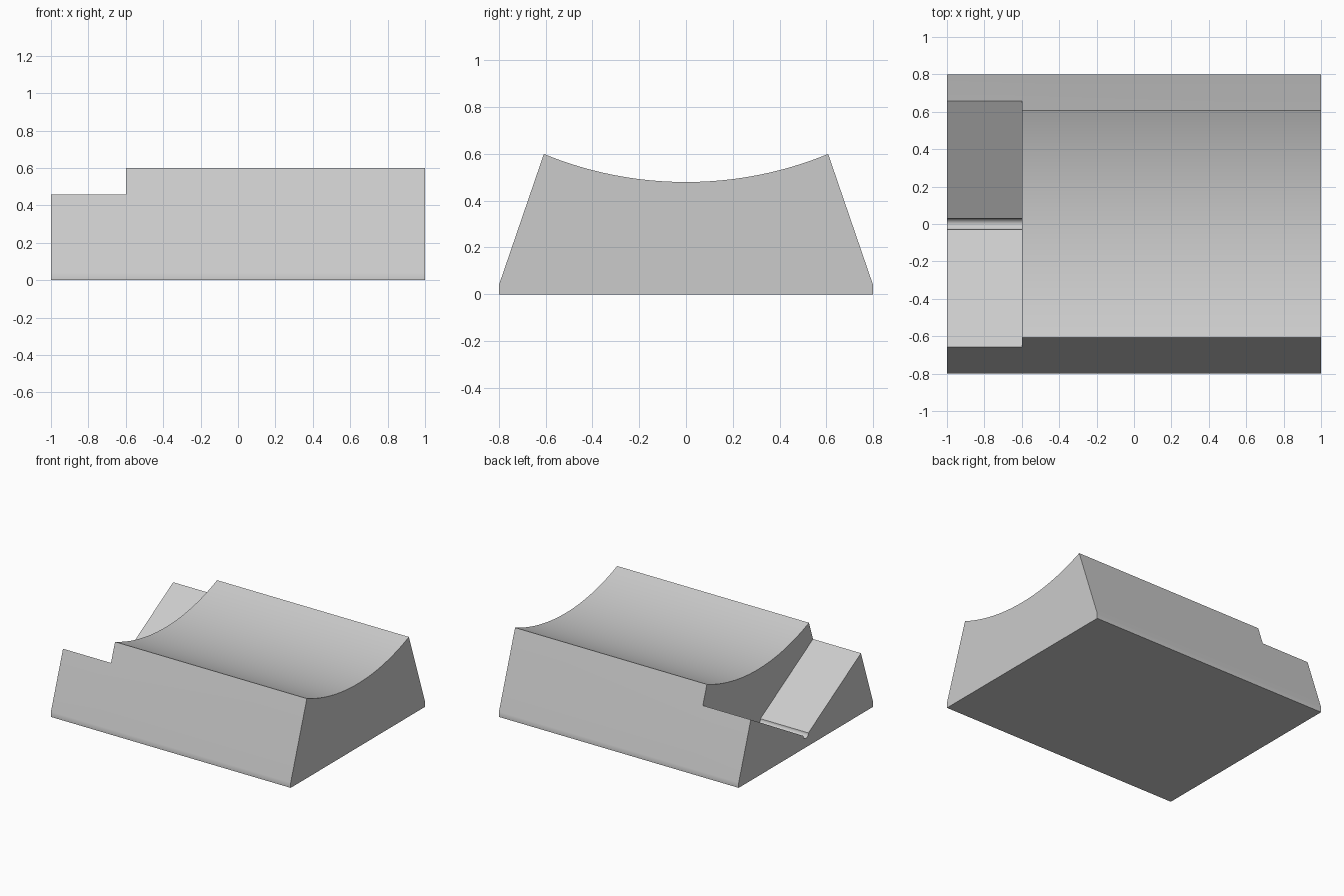
import bpy, bmesh, math

default = bpy.data.objects.get("Cube")
if default:
    bpy.data.objects.remove(default, do_unlink=True)

grey = bpy.data.materials.new("plain_grey")
grey.use_nodes = True
COLOUR = (0.6, 0.6, 0.6, 1)
grey.diffuse_color = COLOUR
grey.node_tree.nodes["Principled BSDF"].inputs["Base Color"].default_value = COLOUR


def extrude_profile(name, profile, x0, x1):
    """Prism along x from a closed (y, z) outline."""
    bm = bmesh.new()
    face = bm.faces.new([bm.verts.new((x0, y, z)) for y, z in profile])
    new = bmesh.ops.extrude_face_region(bm, geom=[face])["geom"]
    verts = [v for v in new if isinstance(v, bmesh.types.BMVert)]
    bmesh.ops.translate(bm, verts=verts, vec=(x1 - x0, 0, 0))
    bmesh.ops.recalc_face_normals(bm, faces=bm.faces)
    mesh = bpy.data.meshes.new(name)
    bm.to_mesh(mesh)
    bm.free()
    mesh.materials.append(grey)
    obj = bpy.data.objects.new(name, mesh)
    bpy.context.collection.objects.link(obj)
    return obj


def arc(centre_z, radius, half_angle, steps):
    """Arc hanging below its centre, running from +y to -y."""
    angles = [half_angle * (1 - 2 * i / steps) for i in range(steps + 1)]
    return [(radius * math.sin(a), centre_z - radius * math.cos(a)) for a in angles]


# Block with sloping sides and a dished top
rim, top, dip = 0.608, 0.6, 0.48
sag = top - dip
radius = (rim ** 2 + sag ** 2) / (2 * sag)
dish = arc(dip + radius, radius, math.asin(rim / radius), 32)
block = extrude_profile("dished_block",
                        [(-0.8, 0.04), (-0.8, 0), (0.8, 0), (0.8, 0.04)] + dish, -1, 1)

# Lowered end with a V groove and a round channel at its bottom
ledge, ridge, channel = 0.46, 0.658, 0.03
channel_z = ledge - (ridge - channel) * math.tan(math.radians(30))
groove = arc(channel_z, channel, math.pi / 2, 16)
cutter = extrude_profile("groove_cutter",
                         [(-1, 1), (1, 1), (1, ledge), (ridge, ledge)] + groove
                         + [(-ridge, ledge), (-1, ledge)], -1.2, -0.6)
cutter.hide_render = True

bpy.ops.object.select_all(action="DESELECT")
bpy.context.view_layer.objects.active = block
block.select_set(True)
cut = block.modifiers.new("groove", "BOOLEAN")
cut.operation = "DIFFERENCE"
cut.solver = "EXACT"
cut.object = cutter
bpy.ops.object.modifier_apply(modifier=cut.name)
bpy.data.objects.remove(cutter, do_unlink=True)

# Smooth curves, crisp corners
bpy.ops.object.shade_smooth_by_angle(angle=math.radians(30))
weighted = block.modifiers.new("flat_large_faces", "WEIGHTED_NORMAL")
weighted.keep_sharp = True
